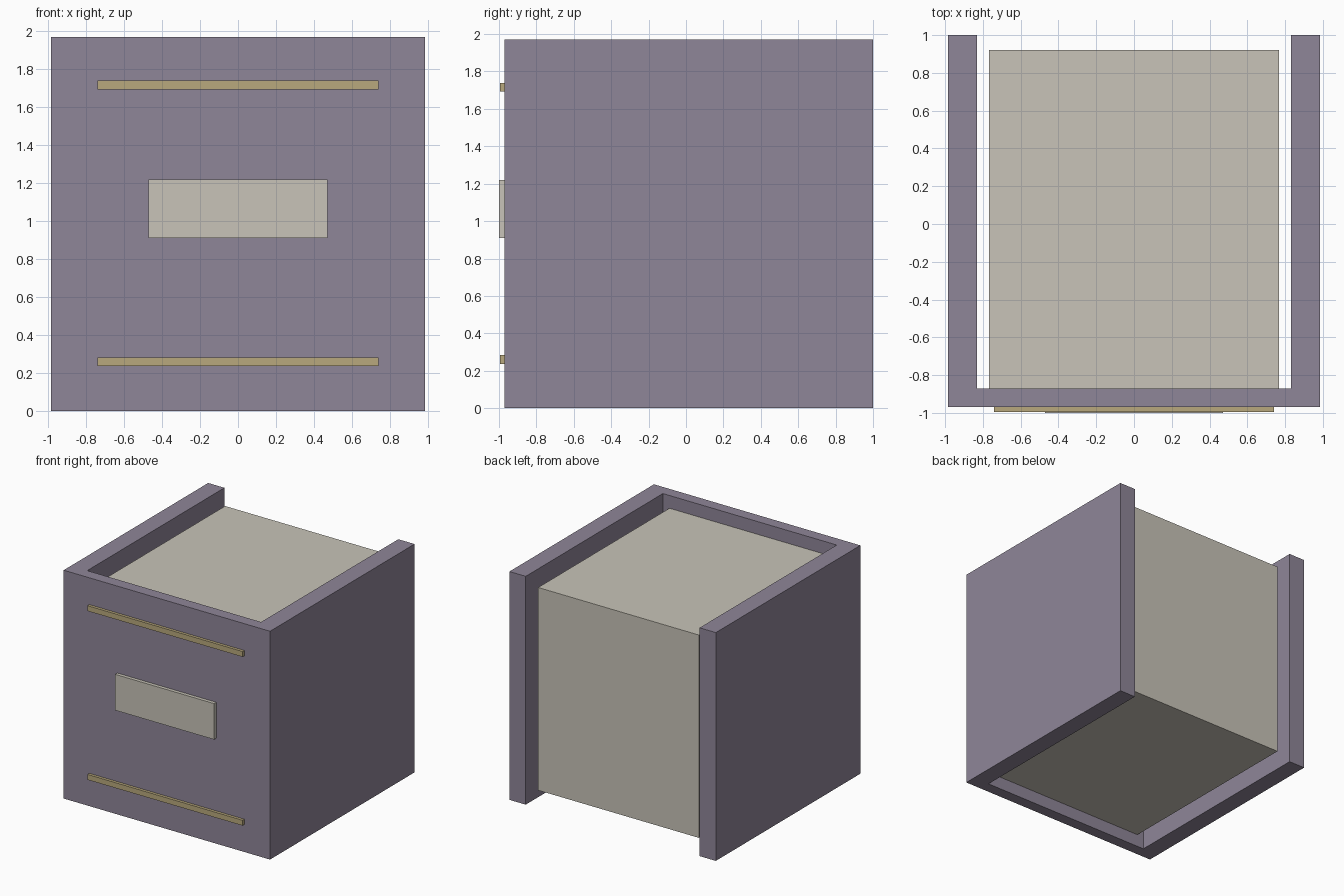
import bpy, bmesh

if "Cube" in bpy.data.objects:
    bpy.data.objects.remove(bpy.data.objects["Cube"])


def material(name, rgb):
    m = bpy.data.materials.new(name)
    m.diffuse_color = (*rgb, 1)
    m.use_nodes = True
    m.node_tree.nodes["Principled BSDF"].inputs["Base Color"].default_value = m.diffuse_color
    return m


PURPLE = material("dusty_purple", (0.275, 0.238, 0.314))
CREAM = material("cream_paper", (0.578, 0.552, 0.479))
GOLD = material("dull_gold", (0.479, 0.392, 0.205))


def prism(name, outline, z0, z1, mat):
    """Extrude a counter-clockwise xy outline from z0 to z1."""
    bm = bmesh.new()
    base = bm.faces.new([bm.verts.new((x, y, z0)) for x, y in outline])
    top = bmesh.ops.extrude_face_region(bm, geom=[base], use_keep_orig=True)["geom"]
    for v in top:
        if isinstance(v, bmesh.types.BMVert):
            v.co.z = z1
    bmesh.ops.recalc_face_normals(bm, faces=bm.faces)
    mesh = bpy.data.meshes.new(name)
    bm.to_mesh(mesh)
    bm.free()
    mesh.materials.append(mat)
    obj = bpy.data.objects.new(name, mesh)
    bpy.context.collection.objects.link(obj)
    return obj


def block(name, half_x, y0, y1, z0, z1, mat):
    return prism(name, [(-half_x, y0), (half_x, y0), (half_x, y1), (-half_x, y1)], z0, z1, mat)


# Cover: two thick boards joined by the spine
W, INNER, FRONT, SPINE, BACK, H = 0.985, 0.83, -0.97, -0.87, 1.0, 1.97
prism("cover", [(-W, FRONT), (W, FRONT), (W, BACK), (INNER, BACK), (INNER, SPINE),
                (-INNER, SPINE), (-INNER, BACK), (-W, BACK)], 0, H, PURPLE)

# Page block, set in from the cover edges
block("page_block", 0.767, SPINE, 0.92, 0.11, 1.86, CREAM)

# Spine label and the two raised bands
block("spine_label", 0.472, -1.0, FRONT, 0.91, 1.22, CREAM)
for name, z in (("lower_band", 0.237), ("upper_band", 1.693)):
    block(name, 0.74, -0.995, FRONT, z, z + 0.046, GOLD)
